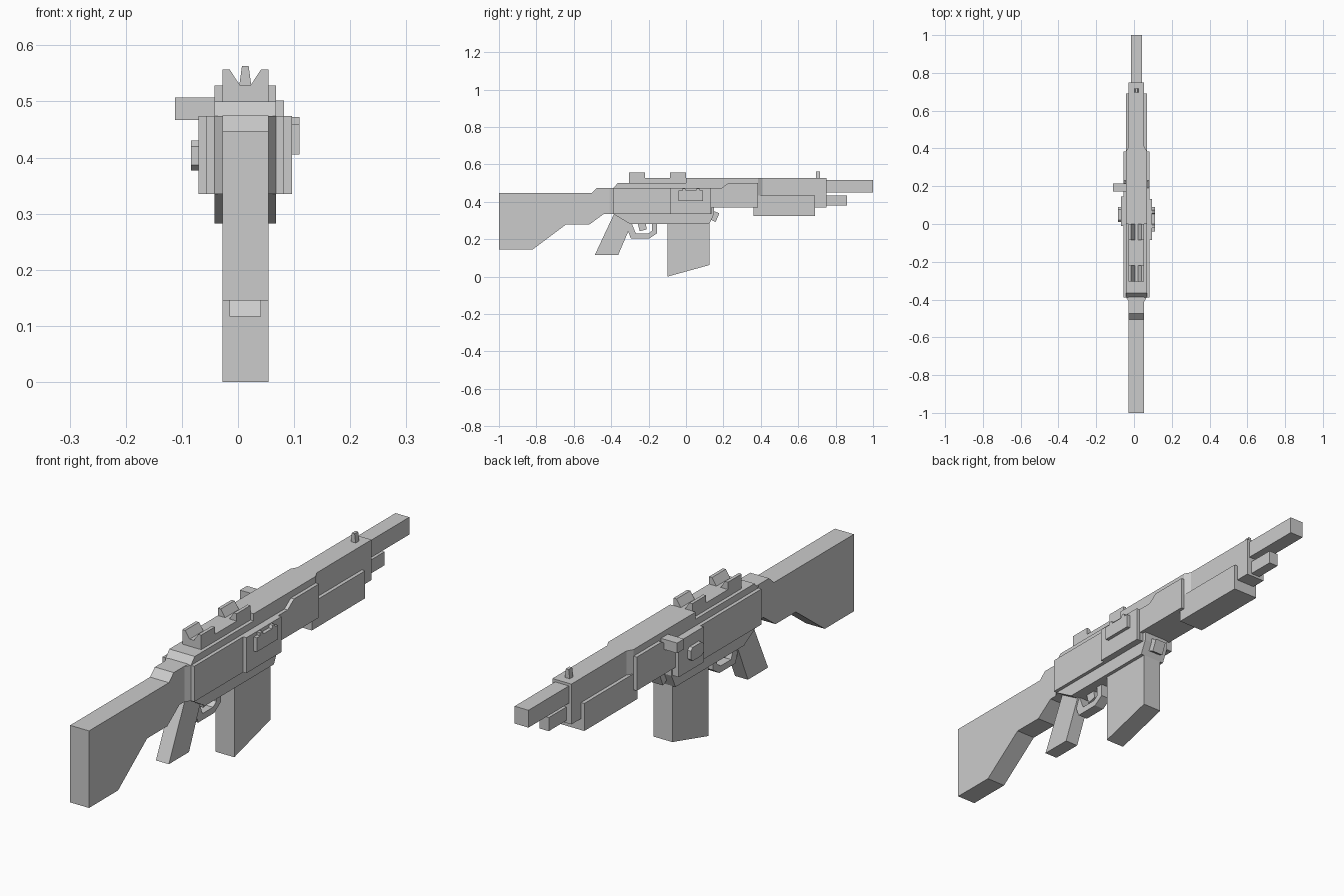
import bpy, bmesh
from mathutils import Vector

cube = bpy.data.objects.get("Cube")
if cube:
    bpy.data.objects.remove(cube, do_unlink=True)

CX = 0.013  # centre plane of the body

grey = bpy.data.materials.new("plain grey")
grey.use_nodes = True
grey.diffuse_color = (0.6, 0.6, 0.6, 1)
grey.node_tree.nodes["Principled BSDF"].inputs["Base Color"].default_value = (0.6, 0.6, 0.6, 1)


def prism(name, profile, low, high, axis="x"):
    """Extrude a flat profile along an axis from low to high."""
    place = {"x": lambda p, d: (d, p[0], p[1]),
             "y": lambda p, d: (p[0], d, p[1]),
             "z": lambda p, d: (p[0], p[1], d)}[axis]
    bm = bmesh.new()
    face = bm.faces.new([bm.verts.new(place(p, low)) for p in profile])
    cap = bmesh.ops.extrude_face_region(bm, geom=[face])["geom"]
    shift = Vector(place((0, 0), high - low))
    bmesh.ops.translate(bm, vec=shift, verts=[v for v in cap if isinstance(v, bmesh.types.BMVert)])
    bmesh.ops.recalc_face_normals(bm, faces=bm.faces)
    mesh = bpy.data.meshes.new(name)
    bm.to_mesh(mesh)
    bm.free()
    mesh.materials.append(grey)
    obj = bpy.data.objects.new(name, mesh)
    bpy.context.collection.objects.link(obj)
    return obj


def centred(name, profile, half):
    """Side profile (y, z) with equal thickness either side of the centre plane."""
    return prism(name, profile, CX - half, CX + half)


def rect(a0, a1, b0, b1):
    return [(a0, b0), (a1, b0), (a1, b1), (a0, b1)]


def symmetric(half_profile):
    """Mirror (offset, value) points about the centre plane."""
    return ([(CX + o, v) for o, v in half_profile]
            + [(CX - o, v) for o, v in reversed(half_profile)])


# Stock
centred("stock", [(-1, .145), (-.82, .145), (-.64, .28), (-.515, .28), (-.44, .335),
                  (-.38, .335), (-.38, .475), (-.475, .475), (-.505, .447), (-1, .447)], .041)

# Receiver: tapered rear, lower body, top and side plates
prism("receiver_rear", symmetric([(.041, -.41), (.055, -.388), (.055, -.3)]), .335, .474, "z")
centred("receiver_body", [(-.388, .335), (-.3, .282), (.125, .282), (.15, .335), (.15, .37),
                          (.38, .37), (.38, .5), (-.365, .5), (-.388, .474)], .055)
centred("receiver_side_plate", [(-.388, .335), (.135, .335), (.135, .37), (.385, .37),
                                (.385, .502), (.23, .502), (.19, .474), (-.388, .474)], .069)

# Upper shroud narrowing toward the front
prism("upper_shroud", symmetric([(.055, 0), (.055, .385), (.041, .41), (.041, .75)]), .37, .528, "z")
centred("handguard", rect(.36, .69, .325, .433), .055)
centred("barrel", rect(.74, 1, .45, .518), .03)
centred("lower_tube", rect(.68, .86, .38, .433), .02)

# Sights
centred("sight_rail", rect(-.305, .01, .495, .528), .041)
notch = symmetric([(.041, .527), (.041, .557), (.028, .557), (.009, .528), (.009, .527)])
for label, y in (("rear", -.305), ("middle", -.085)):
    prism(label + "_notch_sight", notch, y, y + .085, "y")
prism("front_sight", symmetric([(.011, .526), (.006, .563)]), .695, .717, "y")

# Right-hand and left-hand fittings
prism("port_plate", rect(-.085, .132, .335, .474), CX, .096)
prism("port_cover", [(-.04, .405), (.09, .405), (.09, .46), (.075, .46), (.07, .472), (.058, .472),
                     (.053, .46), (0, .46), (-.005, .472), (-.02, .472), (-.02, .46), (-.04, .46)],
      .09, .11)
prism("selector_plate", rect(-.01, .145, .335, .474), -.07, CX)
prism("selector_knob", [(.01, .387), (.022, .377), (.078, .377), (.09, .387),
                        (.09, .42), (.078, .43), (.022, .43), (.01, .42)], -.084, -.06)
prism("charging_handle", rect(.172, .215, .467, .507), -.112, CX)

# Magazine and release button
centred("magazine", [(-.1, 0), (.125, .062), (.125, .3), (-.1, .3)], .041)
centred("magazine_release", [(.132, .305), (.158, .292), (.178, .338), (.152, .35)], .024)

# Grip, trigger guard and trigger
centred("grip", [(-.487, .117), (-.362, .117), (-.288, .29), (-.288, .335), (-.385, .335)], .028)
centred("trigger_guard", [(-.31, .245), (-.295, .205), (-.195, .205), (-.155, .232), (-.155, .285),
                          (-.182, .285), (-.182, .245), (-.203, .23), (-.268, .23), (-.29, .285)], .021)
centred("trigger", [(-.258, .285), (-.215, .285), (-.21, .252), (-.248, .243)], .011)
